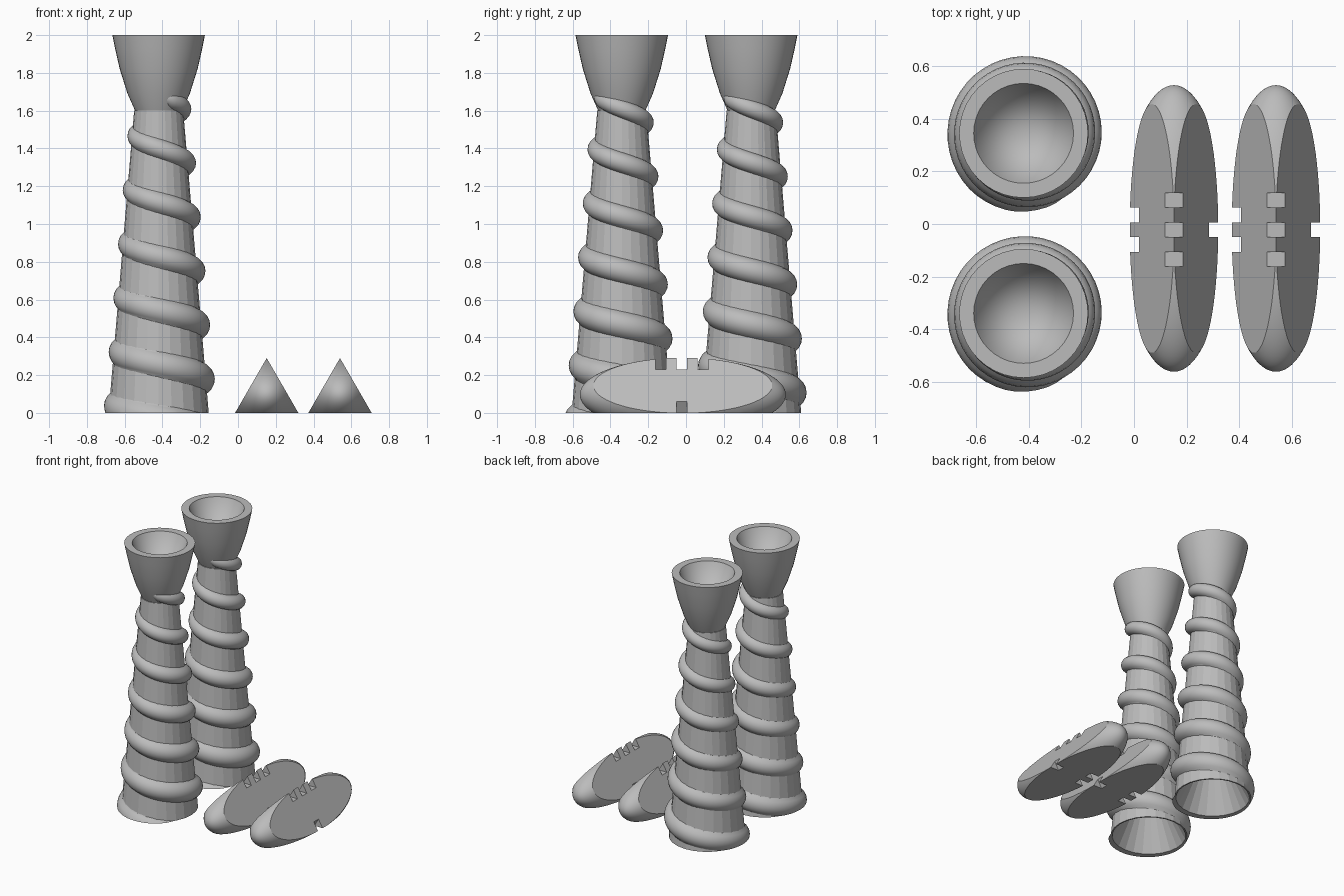
import bpy
import bmesh
from math import sin, cos, pi, radians, hypot
from mathutils import Vector, Matrix

cube = bpy.data.objects.get("Cube")
if cube:
    bpy.data.objects.remove(cube)

gray = bpy.data.materials.new("plain gray")
gray.use_nodes = True
GRAY = (0.5, 0.5, 0.5, 1)
gray.diffuse_color = GRAY
gray.node_tree.nodes["Principled BSDF"].inputs["Base Color"].default_value = GRAY


def make(name, bm, places, smooth=None):
    """Turn a bmesh into one object per place, sharing the mesh."""
    bmesh.ops.recalc_face_normals(bm, faces=bm.faces[:])
    mesh = bpy.data.meshes.new(name)
    bm.to_mesh(mesh)
    bm.free()
    mesh.materials.append(gray)
    made = []
    for side, place in places.items():
        obj = bpy.data.objects.new(side + "_" + name, mesh)
        obj.location = place
        bpy.context.collection.objects.link(obj)
        made.append(obj)
    if smooth:
        bpy.ops.object.select_all(action="DESELECT")
        made[0].select_set(True)
        bpy.context.view_layer.objects.active = made[0]
        bpy.ops.object.shade_smooth_by_angle(angle=radians(smooth))
    return made


def revolve(profile, sides):
    bm = bmesh.new()
    verts = [bm.verts.new((r, 0, z)) for r, z in profile]
    edges = [bm.edges.new(pair) for pair in zip(verts, verts[1:])]
    bmesh.ops.spin(bm, geom=verts + edges, cent=(0, 0, 0), axis=(0, 0, 1),
                   angle=2 * pi, steps=sides, use_duplicate=False)
    bmesh.ops.remove_doubles(bm, verts=bm.verts[:], dist=0.0005)
    return bm


columns = {"front": (-0.42, -0.34, 0), "back": (-0.42, 0.345, 0)}

# Tapered faceted shafts, hollow underneath
make("shaft", revolve([(0, 0.5), (0.255, 0), (0.265, 0), (0.13, 1.6), (0, 1.6)], 24),
     columns)

# Flared cups with a conical hollow
cup = [(0, 1.58), (0.125, 1.6), (0.165, 1.69), (0.206, 1.82), (0.231, 1.93),
       (0.245, 2), (0.19, 2), (0, 1.61)]
make("cup", revolve(cup, 40), columns, 30)

# Rope winding up each shaft, cut flat at the ground
PITCH, START, TOP = 0.286, -0.12, 1.71
STEPS, SIDES = 300, 20
bm = bmesh.new()
rings = []
for i in range(STEPS + 1):
    h = START + (TOP - START) * i / STEPS
    turn = -2 * pi * (h - 0.18) / PITCH
    thick = 0.083 - 0.02 * h
    thick *= min(1, 0.2 + (TOP - h) / 0.06)
    middle = 0.303 - 0.087 * h - (0.083 - 0.02 * h)
    ring = []
    for j in range(SIDES):
        a = 2 * pi * j / SIDES
        r, z = middle + thick * cos(a), h + thick * sin(a)
        x, y = r * cos(turn) + 0.01, r * sin(turn)
        # Keep the rope out of the hollow shaft
        least = 0.26 - 0.0844 * z
        grow = max(1, least / hypot(x, y))
        ring.append(bm.verts.new((x * grow, y * grow, z)))
    rings.append(ring)
for low, high in zip(rings, rings[1:]):
    for j in range(SIDES):
        k = (j + 1) % SIDES
        bm.faces.new((low[j], low[k], high[k], high[j]))
bm.faces.new(rings[0])
bm.faces.new(rings[-1])
cut = bmesh.ops.bisect_plane(bm, geom=bm.verts[:] + bm.edges[:] + bm.faces[:],
                             plane_co=(0, 0, 0), plane_no=(0, 0, -1), clear_outer=True)
rim = [e for e in cut["geom_cut"] if isinstance(e, bmesh.types.BMEdge)]
bmesh.ops.holes_fill(bm, edges=rim, sides=0)
make("rope", bm, columns, 50)

# Three-sided pods: a long ellipsoid cut by the planes of a triangular prism
INNER, OUTER, LENGTH = 0.0967, 0.195, 0.545
bm = bmesh.new()
shape = Matrix.Diagonal((OUTER, LENGTH, OUTER, 1)) @ Matrix.Rotation(pi / 2, 4, "X")
bmesh.ops.create_uvsphere(bm, u_segments=60, v_segments=40, radius=1, matrix=shape)
for degrees in (30, 150, 270):
    n = Vector((cos(radians(degrees)), 0, sin(radians(degrees))))
    cut = bmesh.ops.bisect_plane(bm, geom=bm.verts[:] + bm.edges[:] + bm.faces[:],
                                 plane_co=n * INNER, plane_no=n, clear_outer=True)
    rim = [e for e in cut["geom_cut"] if isinstance(e, bmesh.types.BMEdge)]
    bmesh.ops.edgeloop_fill(bm, edges=rim)
pods = make("pod", bm, {"right": (0.152, -0.017, INNER), "left": (0.54, -0.017, INNER)})

# Notches across the three ridges, cut with hidden boxes
TOOTH, DEPTH = 0.056, 0.06
bm = bmesh.new()
for degrees, slots in ((90, (-2, 0, 2)), (-30, (0,)), (210, (-1, 1))):
    for slot in slots:
        place = (Matrix.Rotation(-radians(degrees), 4, "Y")
                 @ Matrix.Translation((2 * INNER - DEPTH + 0.1, slot * TOOTH - 0.005, 0))
                 @ Matrix.Diagonal((0.2, TOOTH, 0.2, 1)))
        bmesh.ops.create_cube(bm, size=1, matrix=place)
cutter = make("notch_cutter", bm, {"pod": pods[0].location})[0]
cutter.hide_render = True
tool = pods[0].modifiers.new("notches", "BOOLEAN")
tool.operation = "DIFFERENCE"
tool.solver = "EXACT"
tool.object = cutter
bpy.context.view_layer.update()
graph = bpy.context.evaluated_depsgraph_get()
notched = bpy.data.meshes.new_from_object(pods[0].evaluated_get(graph))
pods[0].modifiers.clear()
for pod in pods:
    pod.data = notched
bpy.data.objects.remove(cutter)
bpy.ops.object.select_all(action="DESELECT")
pods[0].select_set(True)
bpy.context.view_layer.objects.active = pods[0]
bpy.ops.object.shade_smooth_by_angle(angle=radians(20))
